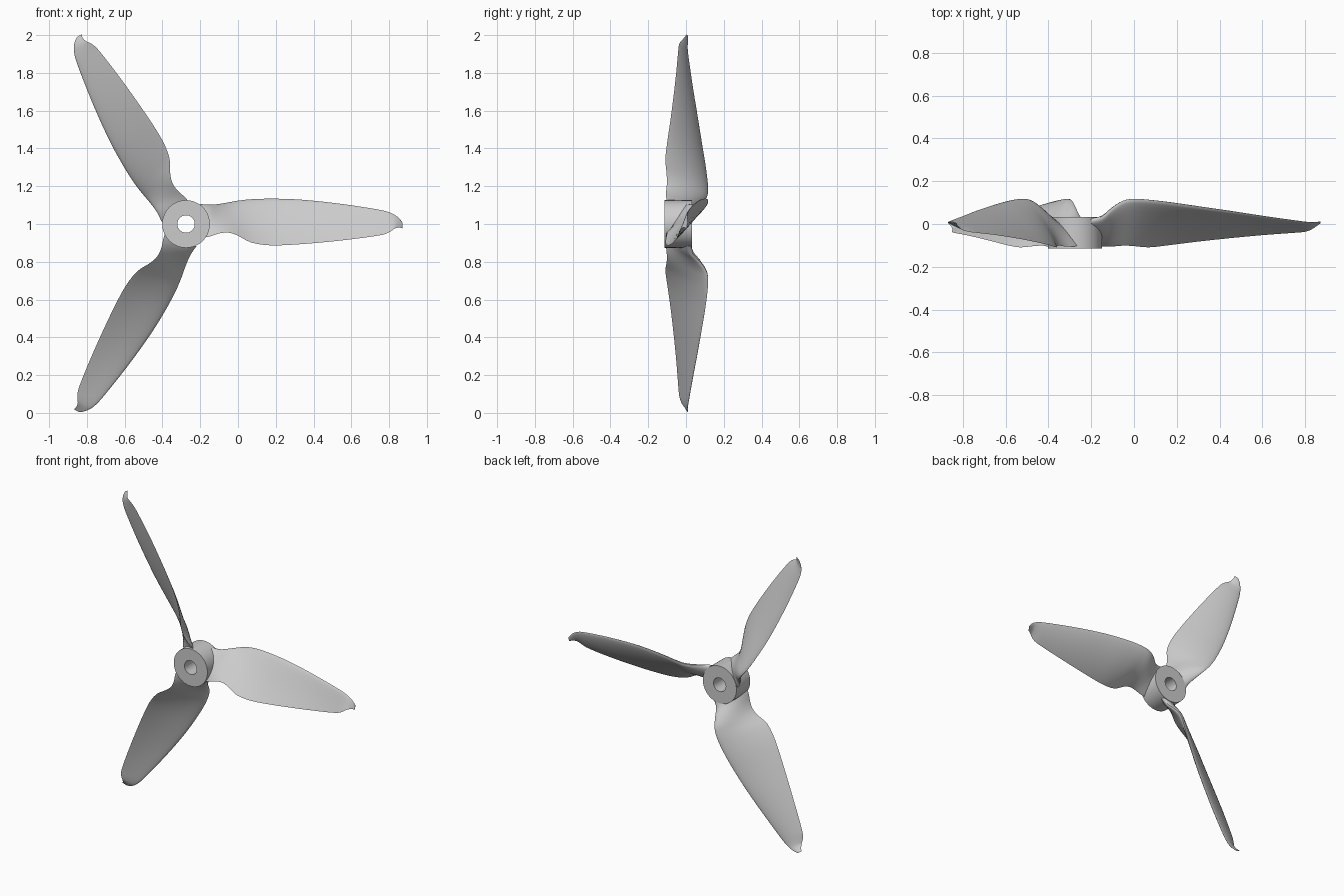
import bpy, bmesh, math
from mathutils import Vector, Matrix

if "Cube" in bpy.data.objects:
    bpy.data.objects.remove(bpy.data.objects["Cube"])

HUB = Vector((-0.275, 0.0, 1.0))

# Blade stations: distance from hub axis, leading edge (y, z), trailing edge (y, z), thickness
STATIONS = [
    (0.075, 0.020, 0.105, -0.095, -0.075, 0.050),
    (0.125, 0.035, 0.100, -0.105, -0.066, 0.048),
    (0.175, 0.078, 0.104, -0.105, -0.050, 0.042),
    (0.225, 0.109, 0.113, -0.101, -0.046, 0.036),
    (0.275, 0.117, 0.123, -0.103, -0.062, 0.032),
    (0.345, 0.113, 0.131, -0.109, -0.098, 0.030),
    (0.445, 0.101, 0.134, -0.098, -0.113, 0.028),
    (0.575, 0.082, 0.131, -0.082, -0.109, 0.025),
    (0.725, 0.060, 0.118, -0.066, -0.097, 0.022),
    (0.875, 0.037, 0.099, -0.052, -0.081, 0.018),
    (1.025, 0.016, 0.075, -0.041, -0.060, 0.014),
    (1.075, 0.010, 0.062, -0.036, -0.044, 0.011),
    (1.105, 0.008, 0.048, -0.025, -0.024, 0.009),
    (1.130, 0.009, 0.028, -0.008, -0.019, 0.007),
    (1.146, 0.010, 0.006, 0.003, -0.024, 0.004),
]
CHORD_STEPS = 12
SPAN_STEPS = 3


def catmull(p0, p1, p2, p3, t):
    return [0.5 * (2 * b + (c - a) * t + (2 * a - 5 * b + 4 * c - d) * t * t
                   + (3 * b - a - 3 * c + d) * t ** 3)
            for a, b, c, d in zip(p0, p1, p2, p3)]


def smooth_stations():
    n, out = len(STATIONS), []
    for i in range(n - 1):
        pts = [STATIONS[min(max(k, 0), n - 1)] for k in (i - 1, i, i + 1, i + 2)]
        out += [catmull(*pts, s / SPAN_STEPS) for s in range(SPAN_STEPS)]
    return out + [list(STATIONS[-1])]


def section(st):
    """Closed, lightly cambered aerofoil loop between the two edges."""
    r, yl, zl, yt, zt, thick = st
    lead, trail = Vector((r, yl, zl)), Vector((r, yt, zt))
    chord = trail - lead
    normal = Vector((1, 0, 0)).cross(chord).normalized()
    if normal.y < 0:
        normal.negate()
    loop = []
    for k in range(2 * CHORD_STEPS):
        a = math.pi * k / CHORD_STEPS
        u = (1 - math.cos(a)) / 2
        half = thick * 0.5 * 2.6 * math.sqrt(u) * (1 - u) ** 0.9
        camber = 0.035 * chord.length * 4 * u * (1 - u)
        side = 1 if k < CHORD_STEPS else -1
        loop.append(lead + chord * u + normal * (camber + side * half))
    return loop


def finish(bm, name, angle):
    bmesh.ops.recalc_face_normals(bm, faces=bm.faces)
    mesh = bpy.data.meshes.new(name)
    bm.to_mesh(mesh)
    bm.free()
    obj = bpy.data.objects.new(name, mesh)
    bpy.context.collection.objects.link(obj)
    bpy.ops.object.select_all(action='DESELECT')
    obj.select_set(True)
    bpy.context.view_layer.objects.active = obj
    bpy.ops.object.shade_smooth_by_angle(angle=math.radians(angle))
    return obj


def bridge(bm, a, b):
    n = len(a)
    for i in range(n):
        bm.faces.new((a[i], a[(i + 1) % n], b[(i + 1) % n], b[i]))


# Three twisted blades with hooked tips
for index in range(3):
    bm = bmesh.new()
    turn = Matrix.Translation(HUB) @ Matrix.Rotation(-index * math.tau / 3, 4, 'Y')
    rings = [[bm.verts.new(turn @ p) for p in section(st)] for st in smooth_stations()]
    for a, b in zip(rings, rings[1:]):
        bridge(bm, a, b)
    bm.faces.new(rings[0])
    bm.faces.new(rings[-1])
    finish(bm, f"blade_{index + 1}", 50)

# Hub: a thick ring with a shaft hole
bm = bmesh.new()
rings = []
for radius, y in ((0.126, -0.114), (0.126, 0.033), (0.046, 0.033), (0.046, -0.114)):
    rings.append([bm.verts.new(HUB + Vector((radius * math.cos(t), y, radius * math.sin(t))))
                  for t in (math.tau * k / 64 for k in range(64))])
for k in range(4):
    bridge(bm, rings[k], rings[(k + 1) % 4])
finish(bm, "hub", 30)
